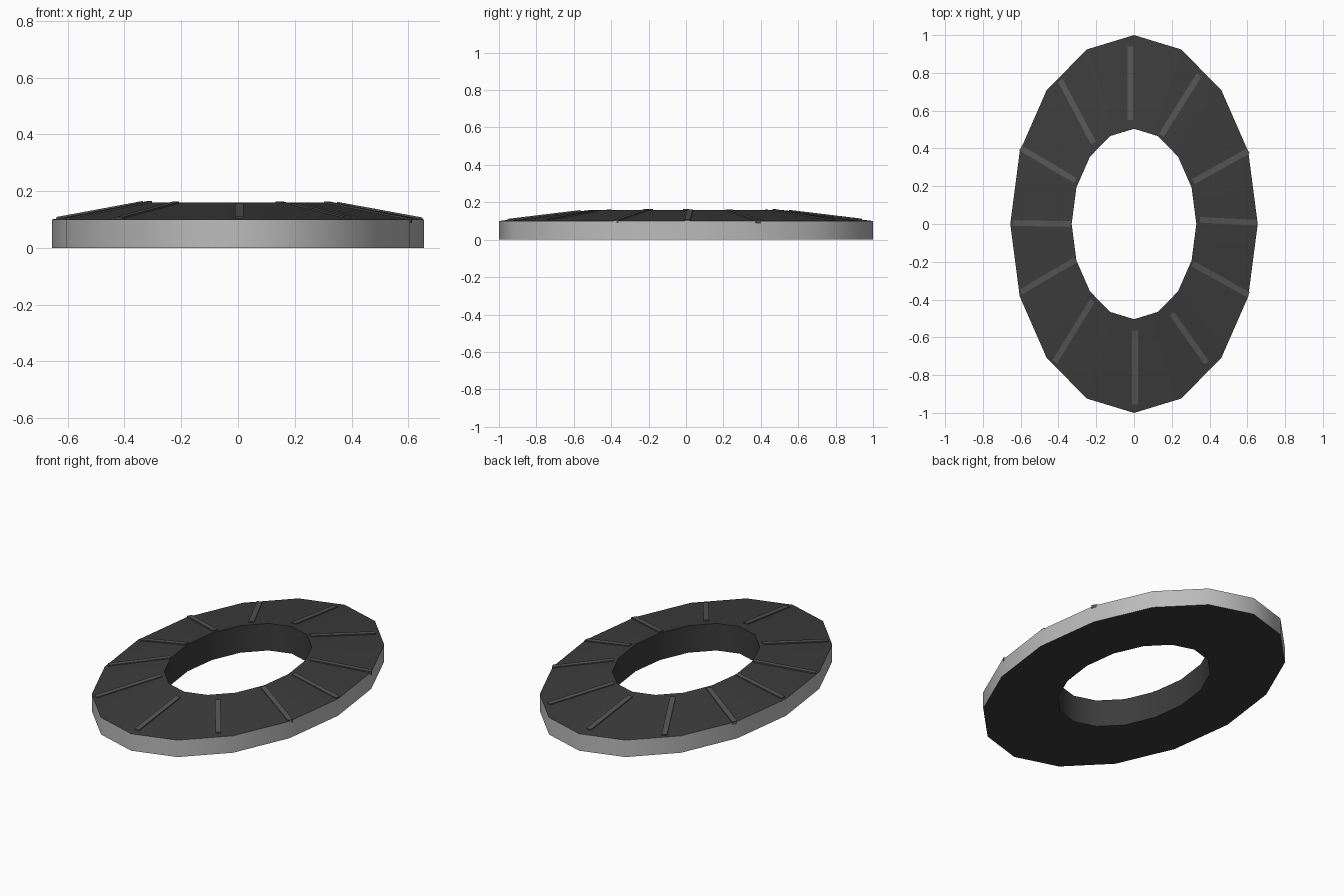
import bpy, bmesh
from math import sin, cos, pi, radians
from mathutils import Vector

if "Cube" in bpy.data.objects:
    bpy.data.objects.remove(bpy.data.objects["Cube"])

N, RX, RY = 16, 0.655, 1.0
Z_OUT, Z_IN = 0.10, 0.16


def material(name, v):
    m = bpy.data.materials.new(name)
    m.diffuse_color = (v, v, v, 1)
    m.use_nodes = True
    m.node_tree.nodes["Principled BSDF"].inputs["Base Color"].default_value = m.diffuse_color
    return m


dark = material("dark_grey", 0.045)
light = material("light_grey", 0.5)
mid = material("mid_grey", 0.09)


def add_object(name, bm, mats):
    bmesh.ops.recalc_face_normals(bm, faces=bm.faces[:])
    me = bpy.data.meshes.new(name)
    bm.to_mesh(me)
    bm.free()
    for m in mats:
        me.materials.append(m)
    ob = bpy.data.objects.new(name, me)
    bpy.context.collection.objects.link(ob)
    return ob


# Oval ring: one four-point cross-section swept round an ellipse
section = [(1.0, 0), (1.0, Z_OUT), (0.504, Z_IN), (0.504, 0)]
bm = bmesh.new()
loops = []
for i in range(N):
    a = 2 * pi * i / N
    loops.append([bm.verts.new((RX * s * cos(a), RY * s * sin(a), z)) for s, z in section])
for i in range(N):
    p, q = loops[i], loops[(i + 1) % N]
    for k in range(4):
        f = bm.faces.new((p[k], q[k], q[(k + 1) % 4], p[(k + 1) % 4]))
        f.material_index = 1 if k == 0 else 0   # pale outer rim
ring = add_object("oval_ring", bm, [dark, light])
bpy.context.view_layer.objects.active = ring
ring.select_set(True)
bpy.ops.object.shade_smooth_by_angle(angle=radians(40))


def slope_z(x, y):
    # height of the faceted sloping top
    u, v = x / RX, y / RY
    r = max(u * cos(a) + v * sin(a) for a in [(k + 0.5) * 2 * pi / N for k in range(N)]) / cos(pi / N)
    return Z_OUT + (Z_IN - Z_OUT) * (1 - r) / 0.496


# Raised marker strips lying on the slope: inner end, outer end
strips = [
    (-0.02, 0.55, -0.02, 0.94), (0.145, 0.47, 0.345, 0.79),
    (0.315, 0.225, 0.605, 0.387), (0.35, 0.022, 0.65, 0.007),
    (0.31, -0.21, 0.605, -0.375), (0.20, -0.475, 0.385, -0.735),
    (0.005, -0.565, 0.005, -0.955), (-0.22, -0.405, -0.42, -0.73),
    (-0.31, -0.19, -0.60, -0.36), (-0.335, 0.0, -0.64, 0.005),
    (-0.31, 0.23, -0.60, 0.402), (-0.215, 0.43, -0.39, 0.76),
]
W, UP, DOWN = 0.015, 0.006, 0.012
for n, (x0, y0, x1, y1) in enumerate(strips):
    d = Vector((x1 - x0, y1 - y0)).normalized()
    side = Vector((-d.y, d.x)) * W
    bm = bmesh.new()
    ends = []
    for x, y in ((x0, y0), (x1, y1)):
        z = slope_z(x, y)
        ends.append([bm.verts.new((x + s * side.x, y + s * side.y, z + h))
                     for s, h in ((-1, -DOWN), (1, -DOWN), (1, UP), (-1, UP))])
    a, b = ends
    for k in range(4):
        bm.faces.new((a[k], a[(k + 1) % 4], b[(k + 1) % 4], b[k]))
    bm.faces.new(a)
    bm.faces.new(b)
    add_object(f"marker_strip_{n + 1}", bm, [mid])
